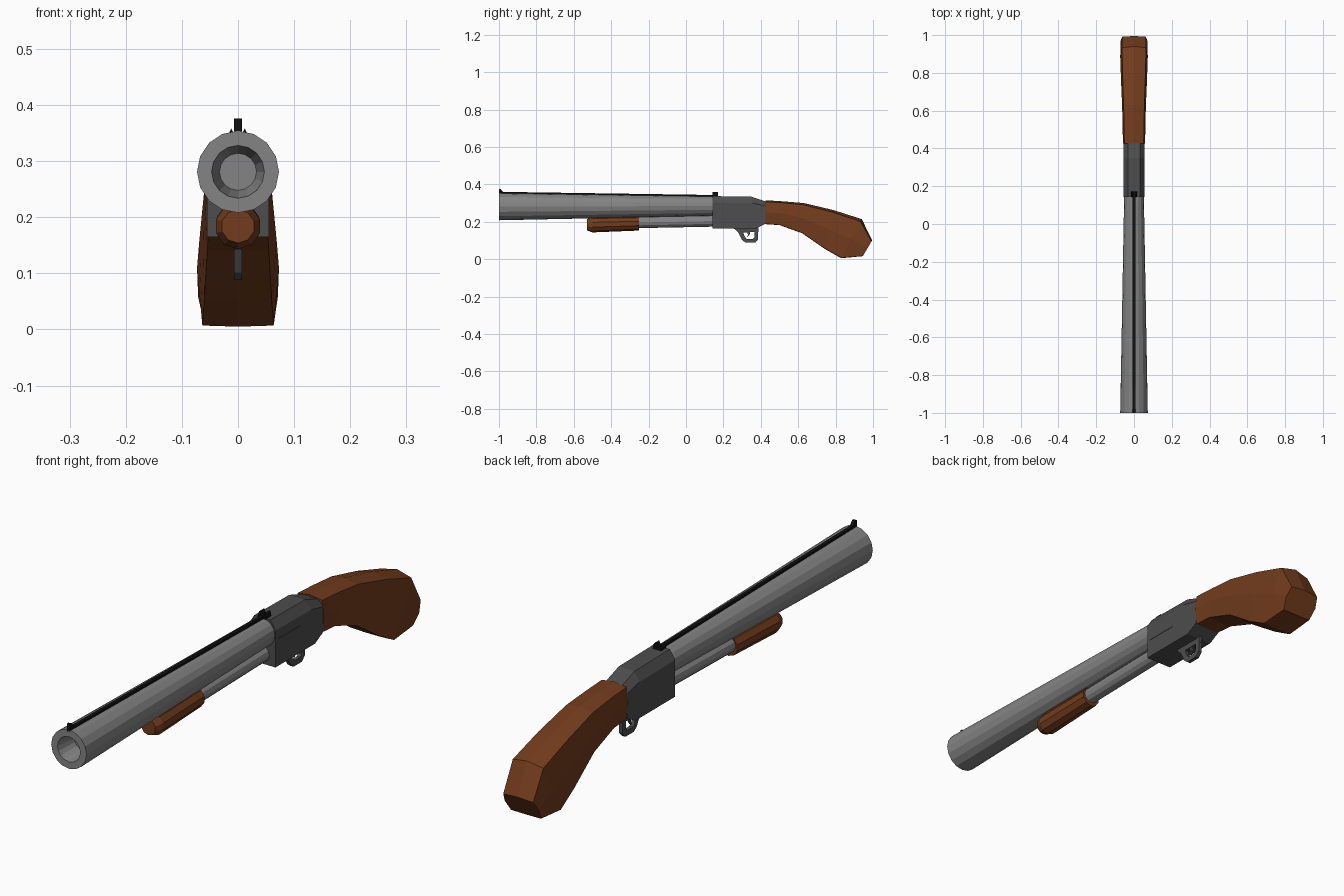
import bpy, bmesh
from math import sin, cos, tau

if "Cube" in bpy.data.objects:
    bpy.data.objects.remove(bpy.data.objects["Cube"])


def material(name, rgb):
    m = bpy.data.materials.new(name)
    m.diffuse_color = (*rgb, 1)
    m.use_nodes = True
    m.node_tree.nodes["Principled BSDF"].inputs["Base Color"].default_value = m.diffuse_color
    return m


WOOD = material("wood", (0.17, 0.045, 0.012))
STEEL = material("steel", (0.23, 0.23, 0.23))
DARK = material("dark_steel", (0.075, 0.075, 0.075))
BLACK = material("black", (0.005, 0.005, 0.005))


def finish(name, bm, mat):
    bmesh.ops.recalc_face_normals(bm, faces=bm.faces)
    me = bpy.data.meshes.new(name)
    bm.to_mesh(me)
    bm.free()
    ob = bpy.data.objects.new(name, me)
    me.materials.append(mat)
    bpy.context.collection.objects.link(ob)
    return ob


def loft(name, rings, mat):
    """Skin a list of equal-length point rings and cap both ends."""
    bm = bmesh.new()
    vs = [[bm.verts.new(p) for p in r] for r in rings]
    n = len(vs[0])
    for a, b in zip(vs, vs[1:]):
        for i in range(n):
            j = (i + 1) % n
            bm.faces.new((a[i], a[j], b[j], b[i]))
    bm.faces.new(vs[0])
    bm.faces.new(vs[-1])
    return finish(name, bm, mat)


def tube(name, stations, sides, mat):
    """Round part along y; each station is (y, z centre, radius)."""
    return loft(name, [[(r * sin(tau * i / sides), y, z + r * cos(tau * i / sides))
                        for i in range(sides)] for y, z, r in stations], mat)


def plate(name, profile, half, mat):
    """Side profile of (y, z) points extruded across x."""
    return loft(name, [[(x, y, z) for y, z in profile] for x in (-half, half)], mat)


def body(name, stations, section, mat):
    """Loft along paired top and bottom points; section is (half width, height 0..1)."""
    full = section + [(-x, t) for x, t in reversed(section) if x]
    rings = [[(x * w, b[0] + (a[0] - b[0]) * t, b[1] + (a[1] - b[1]) * t)
              for x, t in full] for a, b, w in stations]
    return loft(name, rings, mat)


# Barrel with a shallow tapering bore
tube("barrel", [(0.16, 0.284, 0.052), (-1, 0.281, 0.073),
                (-1, 0.281, 0.047), (-0.92, 0.281, 0.033)], 16, STEEL)

# Magazine tube and pump grip
tube("magazine_tube", [(0.16, 0.204, 0.03), (-0.30, 0.195, 0.03)], 12, STEEL)
tube("pump_grip", [(-0.25, 0.191, 0.038), (-0.50, 0.184, 0.041),
                   (-0.53, 0.184, 0.030)], 10, WOOD)

# Receiver
body("receiver", [((0.143, 0.337), (0.143, 0.165), 0.055),
                  ((0.35, 0.334), (0.377, 0.165), 0.055),
                  ((0.43, 0.307), (0.425, 0.19), 0.055)],
     [(0, 0), (1, 0), (1, 0.8), (0.6, 1), (0, 1)], DARK)

# Ejection port cover on the right side
loft("ejection_port", [[(x, y, z) for y, z in
     ((0.16, 0.235), (0.29, 0.235), (0.29, 0.267), (0.16, 0.267))]
     for x in (0.05, 0.0565)], DARK)

# Curved pistol stock
body("stock", [((0.425, 0.315), (0.425, 0.187), 0.059),
               ((0.52, 0.309), (0.50, 0.182), 0.060),
               ((0.63, 0.300), (0.62, 0.139), 0.063),
               ((0.79, 0.262), (0.745, 0.053), 0.069),
               ((0.94, 0.214), (0.83, 0.005), 0.073),
               ((0.995, 0.10), (0.945, 0.016), 0.071)],
     [(0, 0), (0.87, 0.01), (1, 0.5), (0.87, 0.94), (0, 1)], WOOD)

# Trigger guard: outer and inner outlines bridged into a thin loop
outer = [(0.25, 0.17), (0.28, 0.142), (0.30, 0.102), (0.318, 0.088),
         (0.368, 0.088), (0.385, 0.105), (0.387, 0.175)]
inner = [(0.29, 0.166), (0.305, 0.148), (0.313, 0.122), (0.325, 0.108),
         (0.358, 0.108), (0.366, 0.118), (0.366, 0.166)]
plate("trigger_guard", outer + inner[::-1], 0.007, DARK)
plate("guard_mount", [(0.25, 0.17), (0.28, 0.143), (0.387, 0.145), (0.387, 0.175)],
      0.007, DARK)
plate("trigger", [(0.325, 0.15), (0.345, 0.15), (0.34, 0.132), (0.328, 0.117),
                  (0.331, 0.132)], 0.004, DARK)

# Sight rib, front bead and notched rear sight
plate("sight_rib", [(-1, 0.345), (-1, 0.36), (0.15, 0.343), (0.15, 0.328)], 0.007, BLACK)
plate("front_sight", [(-1, 0.35), (-1, 0.376), (-0.992, 0.376), (-0.975, 0.355)],
      0.007, BLACK)
notch = [(-0.017, 0.333), (-0.017, 0.348), (-0.012, 0.358), (-0.006, 0.346),
         (0.006, 0.346), (0.012, 0.358), (0.017, 0.348), (0.017, 0.333)]
loft("rear_sight", [[(x, y, z) for x, z in notch] for y in (0.142, 0.172)], BLACK)
